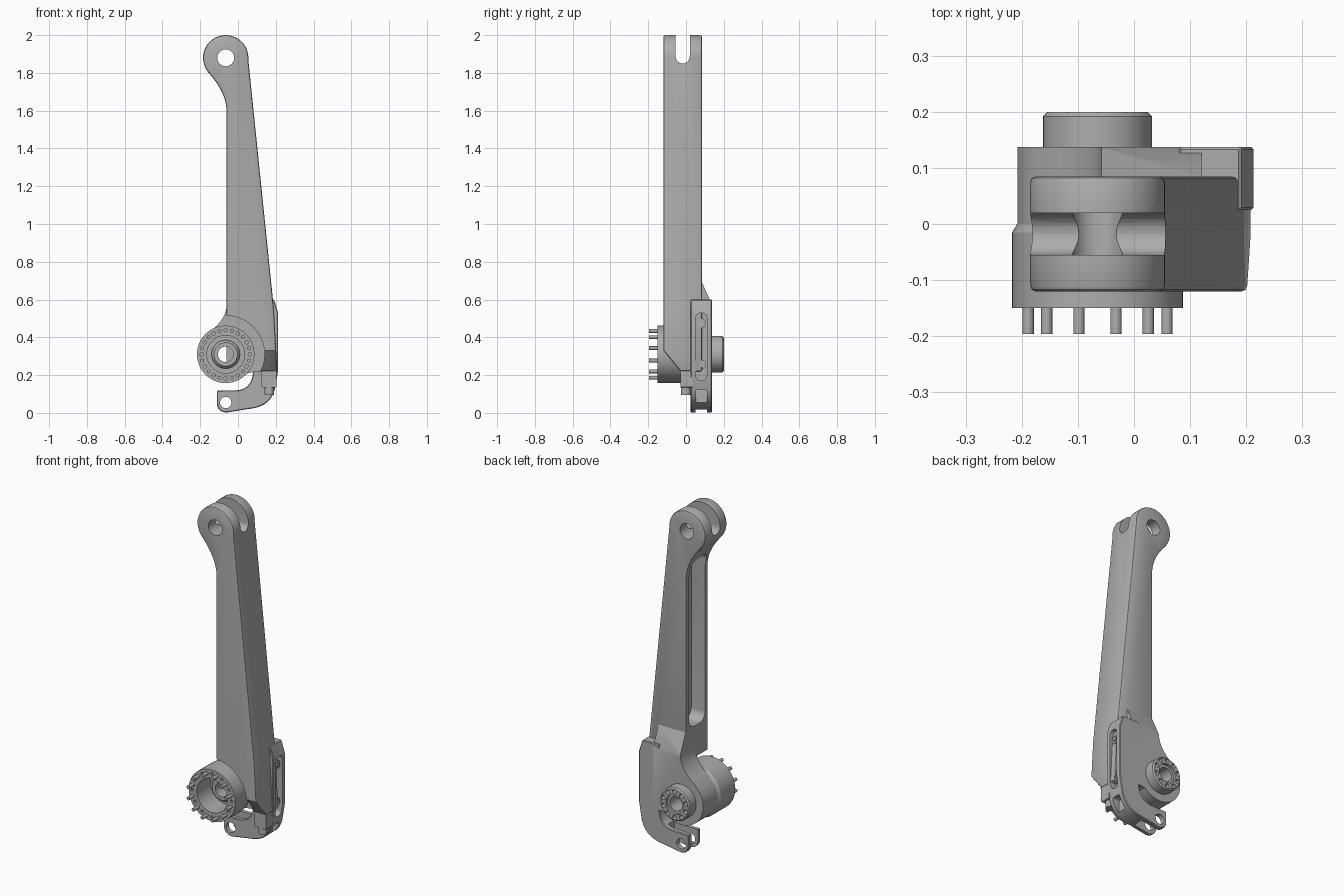
import bpy, bmesh
from math import sin, cos, pi, radians
from mathutils import Vector

old = bpy.data.objects.get("Cube")
if old:
    bpy.data.objects.remove(old, do_unlink=True)

metal = bpy.data.materials.new("grey_metal")
metal.use_nodes = True
GREY = (0.42, 0.42, 0.42, 1)
metal.diffuse_color = GREY
metal.node_tree.nodes["Principled BSDF"].inputs["Base Color"].default_value = GREY

EYE = (-0.065, 1.88)
HUB = (-0.065, 0.31)


def finish(name, bm):
    bmesh.ops.recalc_face_normals(bm, faces=bm.faces)
    mesh = bpy.data.meshes.new(name)
    bm.to_mesh(mesh)
    bm.free()
    ob = bpy.data.objects.new(name, mesh)
    bpy.context.collection.objects.link(ob)
    mesh.materials.append(metal)
    return ob


def place(u, v, d, axis):
    return {"x": (d, u, v), "y": (u, d, v), "z": (u, v, d)}[axis]


def prism(name, outline, d0, d1, axis="y"):
    bm = bmesh.new()
    face = bm.faces.new([bm.verts.new(place(u, v, d0, axis)) for u, v in outline])
    ext = bmesh.ops.extrude_face_region(bm, geom=[face])
    verts = [g for g in ext["geom"] if isinstance(g, bmesh.types.BMVert)]
    bmesh.ops.translate(bm, verts=verts, vec=place(0, 0, d1 - d0, axis))
    return finish(name, bm)


def arc(c, r, a0, a1, n):
    angles = [radians(a0 + (a1 - a0) * i / n) for i in range(n + 1)]
    return [(c[0] + r * cos(a), c[1] + r * sin(a)) for a in angles]


def cyl(name, c, r, d0, d1, axis="y", n=32):
    return prism(name, arc(c, r, 0, 360 - 360 / n, n - 1), d0, d1, axis)


def curve(p0, p1, p2, n=8):
    a, b, c = Vector(p0), Vector(p1), Vector(p2)
    ts = [i / n for i in range(n + 1)]
    return [tuple(a * (1 - t) ** 2 + b * 2 * t * (1 - t) + c * t * t) for t in ts]


def rounded(u0, u1, v0, v1, r):
    pts = []
    for c, a in (((u1 - r, v1 - r), 0), ((u0 + r, v1 - r), 90),
                 ((u0 + r, v0 + r), 180), ((u1 - r, v0 + r), 270)):
        pts += arc(c, r, a, a + 90, 6)
    return pts


def lathe(name, profile, n=64):
    # closed (radius, y) profile turned around the hub axis
    bm = bmesh.new()
    rings = []
    for i in range(n):
        a = 2 * pi * i / n
        rings.append([bm.verts.new((HUB[0] + r * cos(a), y, HUB[1] + r * sin(a)))
                      for r, y in profile])
    m = len(profile)
    for i in range(n):
        p, q = rings[i], rings[(i + 1) % n]
        for j in range(m):
            k = (j + 1) % m
            bm.faces.new((p[j], p[k], q[k], q[j]))
    return finish(name, bm)


def apply(ob):
    deps = bpy.context.evaluated_depsgraph_get()
    mesh = bpy.data.meshes.new_from_object(ob.evaluated_get(deps))
    ob.modifiers.clear()
    ob.data = mesh


def bevel(ob, width, segments=2):
    mod = ob.modifiers.new("edge", "BEVEL")
    mod.width, mod.segments, mod.angle_limit = width, segments, radians(40)
    apply(ob)


def cut(ob, *cutters):
    for c in cutters:
        mod = ob.modifiers.new("cut", "BOOLEAN")
        mod.operation, mod.solver, mod.object = "DIFFERENCE", "EXACT", c
        apply(ob)
    for c in cutters:
        bpy.data.objects.remove(c, do_unlink=True)


def slice_off(ob, co, normal):
    bm = bmesh.new()
    bm.from_mesh(ob.data)
    geom = bm.verts[:] + bm.edges[:] + bm.faces[:]
    res = bmesh.ops.bisect_plane(bm, geom=geom, plane_co=co, plane_no=normal, clear_outer=True)
    edges = [g for g in res["geom_cut"] if isinstance(g, bmesh.types.BMEdge)]
    bmesh.ops.contextual_create(bm, geom=edges)
    bmesh.ops.recalc_face_normals(bm, faces=bm.faces)
    bm.to_mesh(ob.data)
    bm.free()


def around(r, start, count):
    return arc(HUB, r, start, start + 360 - 360 / count, count - 1)


# Main arm with fork eye, side pocket and clearance for the flange ring
outline = [(-0.06, 0.22), (0.208, 0.22), (0.19, 0.55)]
outline += arc(EYE, 0.12, -5, 215, 36)
outline += curve((-0.155, 1.80), (-0.065, 1.70), (-0.06, 1.60), 10)
arm = prism("main_arm", outline, -0.12, 0.085)
slice_off(arm, (0, -0.12, 0.33), (0, -0.11, -0.09))
bevel(arm, 0.01)
cut(arm,
    cyl("eye_bore", EYE, 0.045, -0.3, 0.3),
    prism("fork_gap", rounded(-0.055, 0.02, 1.85, 2.2, 0.037), -0.4, 0.3, "x"),
    prism("pocket", rounded(-0.092, 0.057, 0.70, 1.70, 0.05), -0.3, 0.03, "x"),
    cyl("ring_clearance", HUB, 0.205, -0.3, 0.0, n=64))

# Rear web that flares out of the arm and carries the hub
outline = [(0.12, 0.22), (0.12, 0.69), (-0.058, 0.69), (-0.058, 0.58)]
outline += curve((-0.06, 0.56), (-0.07, 0.49), (-0.15, 0.43))
outline += arc(HUB, 0.143, 132, 315, 30)
web = prism("hub_web", outline, 0.0, 0.137)
slice_off(web, (0, 0.085, 0.69), (0, 0.12, 0.055))
cut(web, cyl("shaft_bore", HUB, 0.042, -0.2, 0.3))

# Flange ring with alternating pins and holes
ring = lathe("flange_ring", [(0.10, -0.15), (0.152, -0.15), (0.152, -0.015),
                             (0.142, 0.002), (0.10, 0.002)])
cut(ring, *[cyl("ring_hole", c, 0.009, -0.2, -0.12, n=12) for c in around(0.128, 0, 12)])
for i, c in enumerate(around(0.128, 15, 12)):
    cyl("ring_pin_%d" % (i + 1), c, 0.01, -0.196, -0.12, n=16)

# Hollow shaft and stepped bearing inside the ring
lathe("bearing", [(0.041, -0.06), (0.062, -0.06), (0.075, -0.045), (0.075, -0.02),
                  (0.10, -0.02), (0.10, 0.01), (0.041, 0.01)])

# Rear boss with bolt holes
boss = lathe("rear_boss", [(0.041, 0.13), (0.097, 0.13), (0.097, 0.192), (0.089, 0.2),
                           (0.056, 0.2), (0.056, 0.185), (0.041, 0.185)])
cut(boss, *[cyl("boss_hole", c, 0.013, 0.17, 0.25, n=16) for c in around(0.077, 18, 10)])

# Hooked bracket with forked lug and outer recess
outline = [(0.213, 0.53), (0.19, 0.6), (0.08, 0.6)]
outline += curve((0.08, 0.22), (0.075, 0.13), (0.0, 0.12))
outline += [(-0.112, 0.118)]
outline += curve((-0.112, 0.05), (-0.11, 0.005), (-0.06, 0.002))
outline += curve((0.05, 0.02), (0.185, 0.03), (0.2, 0.15), 10)
outline += [(0.213, 0.23)]
bracket = prism("hook_bracket", outline, 0.025, 0.137)
bevel(bracket, 0.004, 1)
cut(bracket,
    cyl("lug_bore", (-0.065, 0.055), 0.03, -0.2, 0.3),
    cyl("shaft_clearance", HUB, 0.13, -0.2, 0.3),
    prism("lug_gap", rounded(-0.4, 0.04, -0.2, 0.3, 0.05)[:-7] + [(0.04, -0.2)], 0.05, 0.11),
    prism("outer_recess", rounded(0.052, 0.11, 0.17, 0.53, 0.028), 0.17, 0.3, "x"),
    prism("lower_recess", rounded(0.052, 0.11, 0.02, 0.125, 0.012), 0.15, 0.3, "x"))

# Bolts in the outer recess
for side, z in (("upper", 0.475), ("lower", 0.255)):
    cyl(side + "_bolt", (0.081, z), 0.025, 0.15, 0.2, "x", 24)
    cyl(side + "_bolt_head", (0.081, z), 0.014, 0.19, 0.207, "x", 6)

# Clamp stud below the arm tip
prism("clamp_block", rounded(0.125, 0.205, 0.135, 0.225, 0.006), -0.03, 0.035)
cyl("clamp_stud", (0.165, 0.0), 0.026, 0.095, 0.14, "z", 24)

# Smooth curved faces while keeping hard edges crisp
bpy.ops.object.select_all(action="DESELECT")
for ob in bpy.context.collection.objects:
    if ob.type == "MESH" and metal.name in ob.data.materials:
        ob.select_set(True)
        bpy.context.view_layer.objects.active = ob
bpy.ops.object.shade_smooth_by_angle(angle=radians(30))
